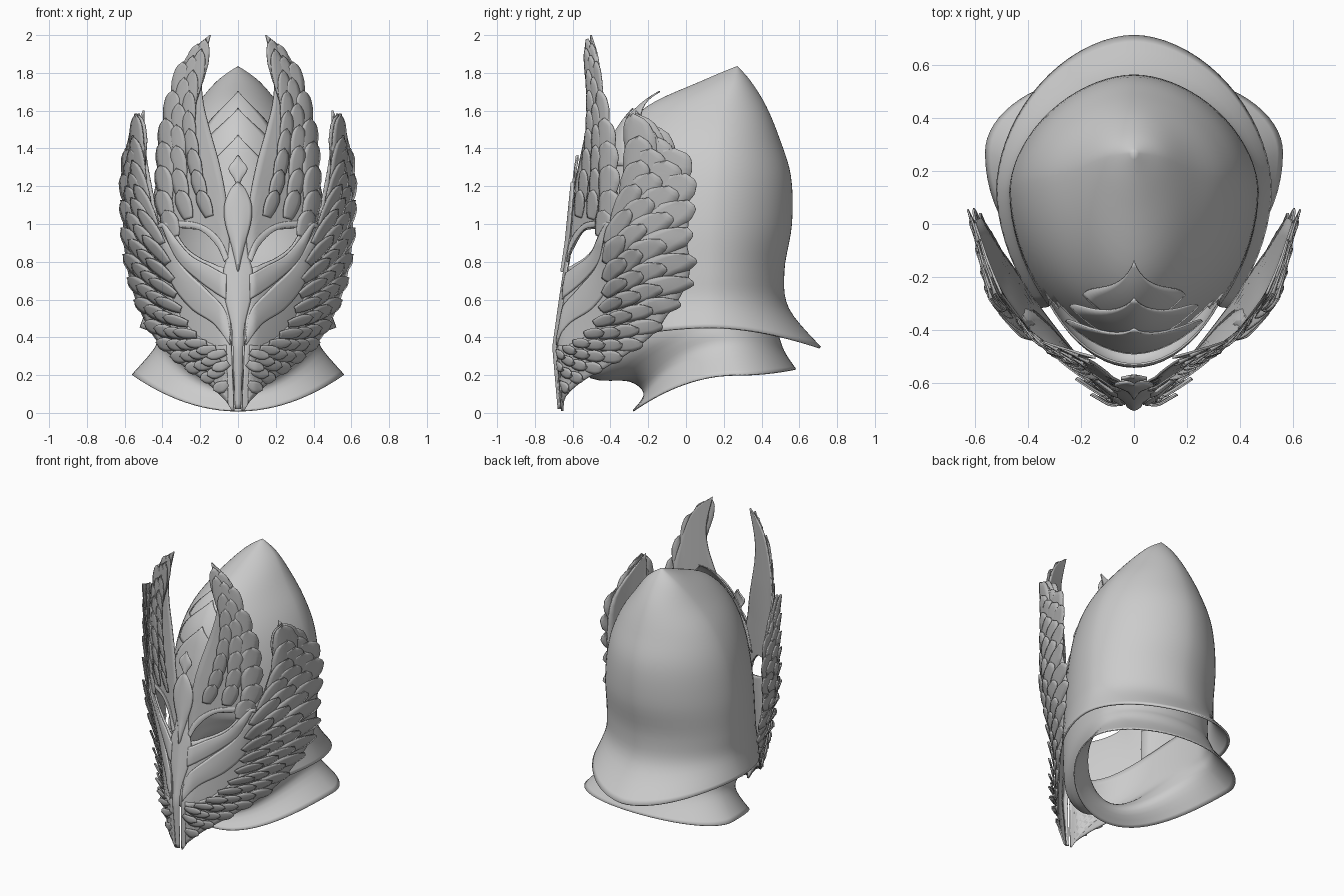
import bpy, bmesh, math

if "Cube" in bpy.data.objects:
    bpy.data.objects.remove(bpy.data.objects["Cube"])


def material(name, value):
    m = bpy.data.materials.new(name)
    m.use_nodes = True
    col = (value, value, value, 1)
    m.diffuse_color = col
    m.node_tree.nodes["Principled BSDF"].inputs["Base Color"].default_value = col
    return m


STEEL = material("pale steel", 0.6)
FEATHER = material("feather steel", 0.5)


def curve(pts, t):
    """Smooth curve through points, t from 0 to 1."""
    n = len(pts) - 1
    i = min(int(t * n), n - 1)
    f = t * n - i
    a, b, c, d = (pts[min(max(k, 0), n)] for k in range(i - 1, i + 3))
    return [0.5 * (2 * q + (r - p) * f + (2 * p - 5 * q + 4 * r - s) * f * f
            + (3 * q - p - 3 * r + s) * f ** 3) for p, q, r, s in zip(a, b, c, d)]


def table(rows, x):
    for (x0, y0), (x1, y1) in zip(rows, rows[1:]):
        if x <= x1:
            break
    return y0 + (y1 - y0) * (x - x0) / (x1 - x0)


# Curved face that the mask and wings lie on
RIDGE = [(0, -.66), (.35, -.69), (.6, -.655), (.9, -.61), (1.2, -.58), (1.5, -.54), (2, -.5)]
SWEEP = [(0, -.69), (.08, -.67), (.2, -.57), (.3, -.485), (.4, -.4),
         (.5, -.265), (.55, -.15), (.6, 0), (.63, .07)]


def depth(x, z):
    x = abs(x)
    return (table(SWEEP, x) + (table(RIDGE, z) + .69) * max(0, 1 - x / .35)
            + max(0, .9 - z) * 1.6 * x * x)


def place(x, z, off):
    slope = (depth(x + .02, z) - depth(x - .02, z)) / .04
    k = off / math.hypot(slope, 1)
    return (x + slope * k, depth(x, z) - k, z)


def grid(bm, rows, cols, point):
    vs = [[bm.verts.new(point(i / rows, j / cols)) for j in range(cols + 1)]
          for i in range(rows + 1)]
    for i in range(rows):
        for j in range(cols):
            bm.faces.new((vs[i][j], vs[i][j + 1], vs[i + 1][j + 1], vs[i + 1][j]))


def finish(name, bm, mat, thick, mirror=False):
    bmesh.ops.remove_doubles(bm, verts=bm.verts, dist=.0004)
    bmesh.ops.recalc_face_normals(bm, faces=bm.faces)
    me = bpy.data.meshes.new(name)
    bm.to_mesh(me)
    bm.free()
    me.materials.append(mat)
    ob = bpy.data.objects.new(name, me)
    bpy.context.collection.objects.link(ob)
    bpy.ops.object.select_all(action='DESELECT')
    ob.select_set(True)
    bpy.context.view_layer.objects.active = ob
    bpy.ops.object.shade_smooth_by_angle(angle=math.radians(40))
    if mirror:
        ob.modifiers.new("Mirror", 'MIRROR').use_mirror_merge = False
    sol = ob.modifiers.new("Solidify", 'SOLIDIFY')
    sol.thickness = thick
    sol.offset = 0


def sheet(name, a, b, off=0, bulge=0, mirror=True, mat=STEEL):
    """Plate on the mask face, stretched between two edge curves."""
    bm = bmesh.new()

    def point(t, s):
        p, q = curve(a, t), curve(b, t)
        return place(p[0] + (q[0] - p[0]) * s, p[1] + (q[1] - p[1]) * s,
                     off + bulge * math.sin(math.pi * s))
    grid(bm, 36, 10, point)
    finish(name, bm, mat, .01, mirror)


def centre_plate(name, pts, off, bulge):
    sheet(name, [(-x, z) for x, z in pts], pts, off, bulge, mirror=False)


# Helmet shell: front/side/back height, front y, back y, half width, widest y
SHELL = [(1.83, 1.83, 1.83, .27, .27, 0, .27),
         (1.75, 1.75, 1.75, .08, .34, .11, .25),
         (1.62, 1.62, 1.62, -.2, .42, .22, .2),
         (1.45, 1.45, 1.45, -.36, .49, .34, .17),
         (1.25, 1.25, 1.25, -.43, .55, .42, .15),
         (1, 1, 1, -.47, .555, .46, .13),
         (.75, .75, .75, -.5, .515, .465, .12),
         (.6, .6, .55, -.51, .54, .47, .12),
         (.36, .45, .345, -.52, .71, .515, .13)]
# Neck guard, same columns
NECK = [(.45, .72, .7, -.53, .46, .42, .13),
        (.2, .5, .48, -.52, .46, .41, .15),
        (.17, .42, .4, -.3, .49, .42, .17),
        (.1, .34, .32, -.22, .52, .44, .22),
        (.01, .2, .23, -.28, .58, .56, .27)]


def ring_point(levels, t, a, power):
    zf, zs, zb, yf, yb, w, yc = curve(levels, t)
    s, c = math.sin(a), math.cos(a)
    end_y, end_z = (yb, zb) if s > 0 else (yf, zf)
    return (math.copysign(w * abs(c) ** power, c),
            yc + abs(s) ** power * (end_y - yc), zs + (end_z - zs) * s * s)


def loft(levels, rows, power):
    bm = bmesh.new()
    grid(bm, rows, 72, lambda t, s: ring_point(levels, t, s * math.tau, power))
    return bm


shell = loft(SHELL, 40, 1.1)
bmesh.ops.remove_doubles(shell, verts=shell.verts, dist=.0004)
opening = [f for f in shell.faces
           if f.calc_center_median().z < 1.08 and f.calc_center_median().y < -.3]
bmesh.ops.delete(shell, geom=opening, context='FACES')
finish("helmet_shell", shell, STEEL, .012)
finish("neck_guard", loft(NECK, 18, 1), STEEL, .008)

# Overlapping crown plates climbing the front of the shell
for k, (top, low, spread) in enumerate([(1.7, 3, 36), (2.3, 3.8, 38), (3.1, 4.8, 36)]):
    bm = bmesh.new()

    def crown(t, s):
        half = math.radians(spread) * math.sin(t * math.pi / 2)
        x, y, z = ring_point(SHELL, (top + (low - top) * t) / 8,
                             -math.pi / 2 + half * (2 * s - 1), 1.1)
        return (x * 1.02, y - .016 - .005 * k, z + .014 + .025 * (1 - t))
    grid(bm, 14, 12, crown)
    finish("crown_plate_%d" % (k + 1), bm, STEEL, .008)

# Mask plates
sheet("cheek_plate",
      [(.02, .01), (.03, .25), (.04, .5), (.06, .74), (.11, .78), (.2, .82), (.28, .88), (.34, .98)],
      [(.03, .01), (.15, .2), (.3, .36), (.38, .52), (.41, .65), (.42, .78), (.43, .9), (.43, 1.02)])
sheet("cheek_sweep", [(.04, .42), (.07, .55), (.17, .66), (.3, .79), (.42, 1.0)],
      [(.04, .36), (.12, .47), (.25, .56), (.36, .72), (.43, 1.0)], .006, .004)
sheet("under_eye_leaf", [(.06, .73), (.14, .775), (.26, .845), (.38, 1.0)],
      [(.06, .6), (.2, .7), (.32, .82), (.4, 1.0)], .008, .005)
sheet("brow_rim", [(.05, .82), (.1, .93), (.2, 1.0), (.33, 1.015), (.42, 1.0)],
      [(.07, .8), (.11, .89), (.2, .97), (.32, .985), (.42, .98)], .006, .003)
centre_plate("nose_plate", [(.012, .02), (.02, .25), (.03, .45), (.07, .62),
                            (.075, .75), (.05, .85), (.04, 1.0), (.05, 1.15)], .005, .008)
centre_plate("brow_ornament", [(0, .75), (.03, .88), (.065, 1.0), (.07, 1.1),
                               (.04, 1.18), (0, 1.22)], .012, .016)
centre_plate("upper_ornament", [(0, 1.2), (.02, 1.24), (.05, 1.29), (.025, 1.33),
                                (0, 1.36)], .01, .01)

# Wing bases, inner and outer edges
WING_IN = [(.06, .36), (.12, .36), (.21, .41), (.31, .53), (.37, .7),
           (.4, .9), (.45, 1.15), (.49, 1.38), (.5, 1.6)]
WING_OUT = [(.05, .05), (.15, .15), (.3, .26), (.44, .4), (.545, .62),
            (.595, .85), (.605, 1.12), (.585, 1.38), (.5, 1.6)]
CREST_IN = [(.05, .78), (.045, .95), (.06, 1.12), (.1, 1.32), (.15, 1.5),
            (.185, 1.65), (.19, 1.8), (.145, 2.0)]
CREST_OUT = [(.08, .84), (.18, .96), (.32, .99), (.4, 1.15), (.395, 1.38),
             (.365, 1.6), (.28, 1.87), (.15, 2.0)]
sheet("side_wing", WING_IN, WING_OUT, mat=FEATHER)
sheet("crest_wing", CREST_IN, CREST_OUT, mat=FEATHER)

# Feathers
VANE = [(0, .6), (.3, .9), (.6, 1), (.82, .8), (.94, .45), (1, 0)]


def feather(bm, tip, angle, length, half, off):
    dx, dz = math.cos(angle), math.sin(angle)

    def point(t, s):
        side = (2 * s - 1) * half * table(VANE, t)
        along = (t - 1) * length
        lift = off * (.3 + .7 * t) + .005 * (1 - abs(2 * s - 1)) + .006 * (2 * s - 1)
        return place(tip[0] + dx * along - dz * side, tip[1] + dz * along + dx * side, lift)
    grid(bm, 12, 4, point)


def feather_rows(name, inner, outer, rows, start, stop, count, heading, size):
    bm = bmesh.new()
    for k, s in enumerate(rows):
        for i in range(count):
            t = start + (stop - start) * (i + .5 * (k % 2)) / (count - .5)
            p, q = curve(inner, t), curve(outer, t)
            tip = [u + (v - u) * s for u, v in zip(p, q)]
            length, half = size(t)
            feather(bm, tip, math.radians(heading(t)), length,
                    half * (.65 + .35 * s), .012 + .011 * k)
    finish(name, bm, FEATHER, .006, True)


feather_rows("side_wing_feathers", WING_IN, WING_OUT, (1, .77, .54, .31), .09, .985, 14,
             lambda t: -55 + 150 * t ** .75, lambda t: (.07 + .27 * t * t, .028 + .026 * t))
feather_rows("crest_wing_feathers", CREST_IN, CREST_OUT, (1, .68, .36), .37, .97, 8,
             lambda t: 55 + 50 * t, lambda t: (.05 + .26 * t, .05))
